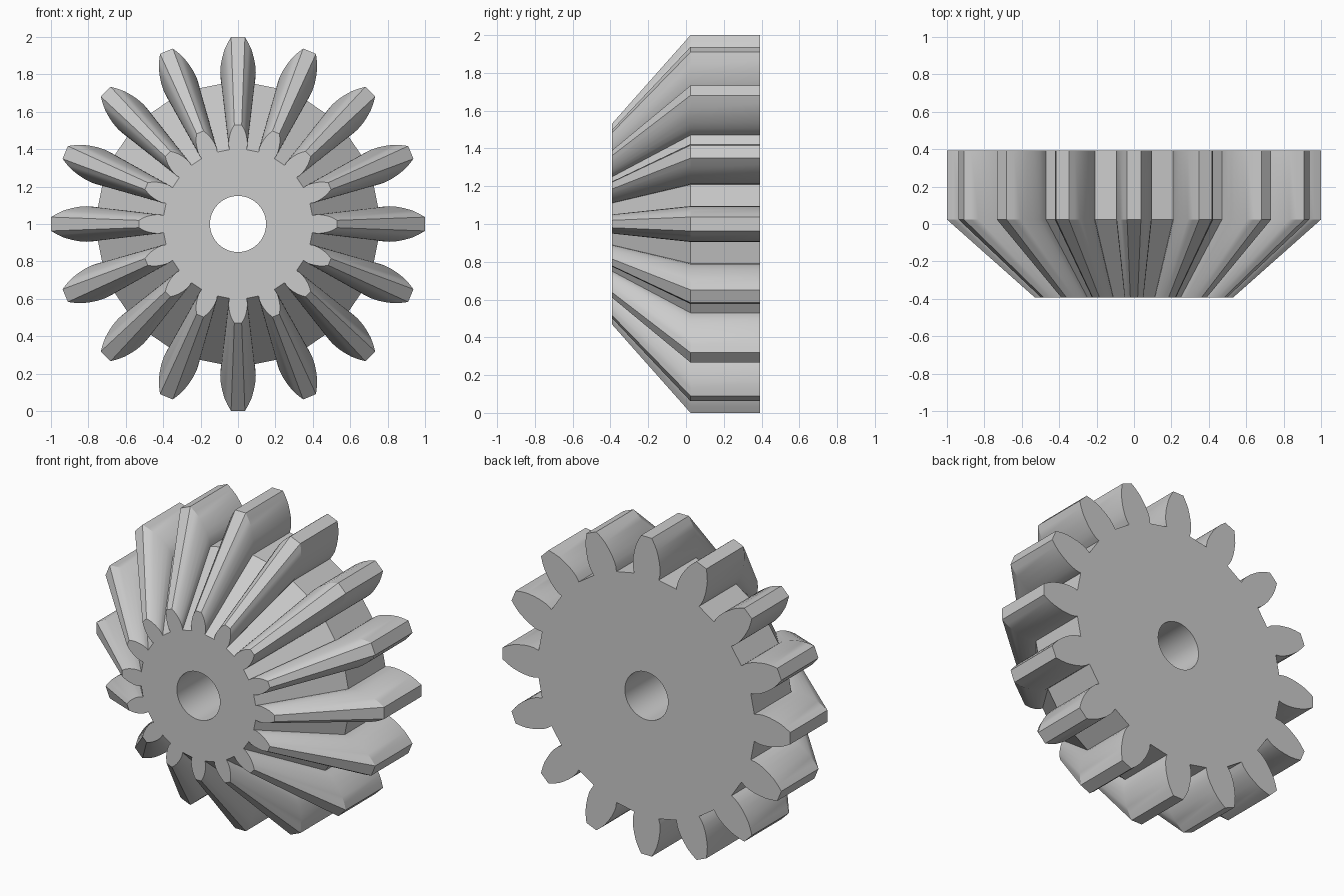
import bpy, bmesh, math

if "Cube" in bpy.data.objects:
    bpy.data.objects.remove(bpy.data.objects["Cube"])

TEETH = 16
CENTRE_Z = 1.0
# one tooth flank: (radius, half width) from root to tip
FLANK = [(0.75, 0.085), (0.78, 0.093), (0.81, 0.095), (0.85, 0.092),
         (0.89, 0.084), (0.93, 0.073), (0.965, 0.057), (1.0, 0.037)]
# sections along the axis: (y, scale)
SECTIONS = [(-0.393, 0.53), (0.024, 1.0), (0.393, 1.0)]


def gear_outline():
    tooth = [(r, -w) for r, w in FLANK] + [(r, w) for r, w in reversed(FLANK)]
    pts = []
    for i in range(TEETH):
        c, s = math.cos(math.tau * i / TEETH), math.sin(math.tau * i / TEETH)
        pts += [(r * c - w * s, r * s + w * c) for r, w in tooth]
    return pts


# gear body: toothed outline lofted from small front to full-size back
outline = gear_outline()
n = len(outline)
bm = bmesh.new()
rings = [[bm.verts.new((x * k, y, CENTRE_Z + z * k)) for x, z in outline]
         for y, k in SECTIONS]
for a, b in zip(rings, rings[1:]):
    for i in range(n):
        j = (i + 1) % n
        bm.faces.new((a[i], a[j], b[j], b[i]))
bm.faces.new(rings[0])
bm.faces.new(rings[-1])
bmesh.ops.recalc_face_normals(bm, faces=bm.faces)
mesh = bpy.data.meshes.new("bevel_gear")
bm.to_mesh(mesh)
bm.free()
gear = bpy.data.objects.new("bevel_gear", mesh)
bpy.context.collection.objects.link(gear)

# shaft hole
bpy.ops.mesh.primitive_cylinder_add(vertices=48, radius=0.15, depth=2,
                                    location=(0, 0, CENTRE_Z),
                                    rotation=(math.pi / 2, 0, 0))
cutter = bpy.context.object
cutter.name = "shaft_hole_cutter"
cutter.hide_render = True
mod = gear.modifiers.new("shaft_hole", 'BOOLEAN')
mod.operation = 'DIFFERENCE'
mod.solver = 'EXACT'
mod.object = cutter
bpy.ops.object.select_all(action='DESELECT')
gear.select_set(True)
bpy.context.view_layer.objects.active = gear
bpy.ops.object.modifier_apply(modifier=mod.name)
bpy.data.objects.remove(cutter)

# smooth flanks and hole, crisp edges
bpy.ops.object.shade_smooth_by_angle(angle=math.radians(25))
